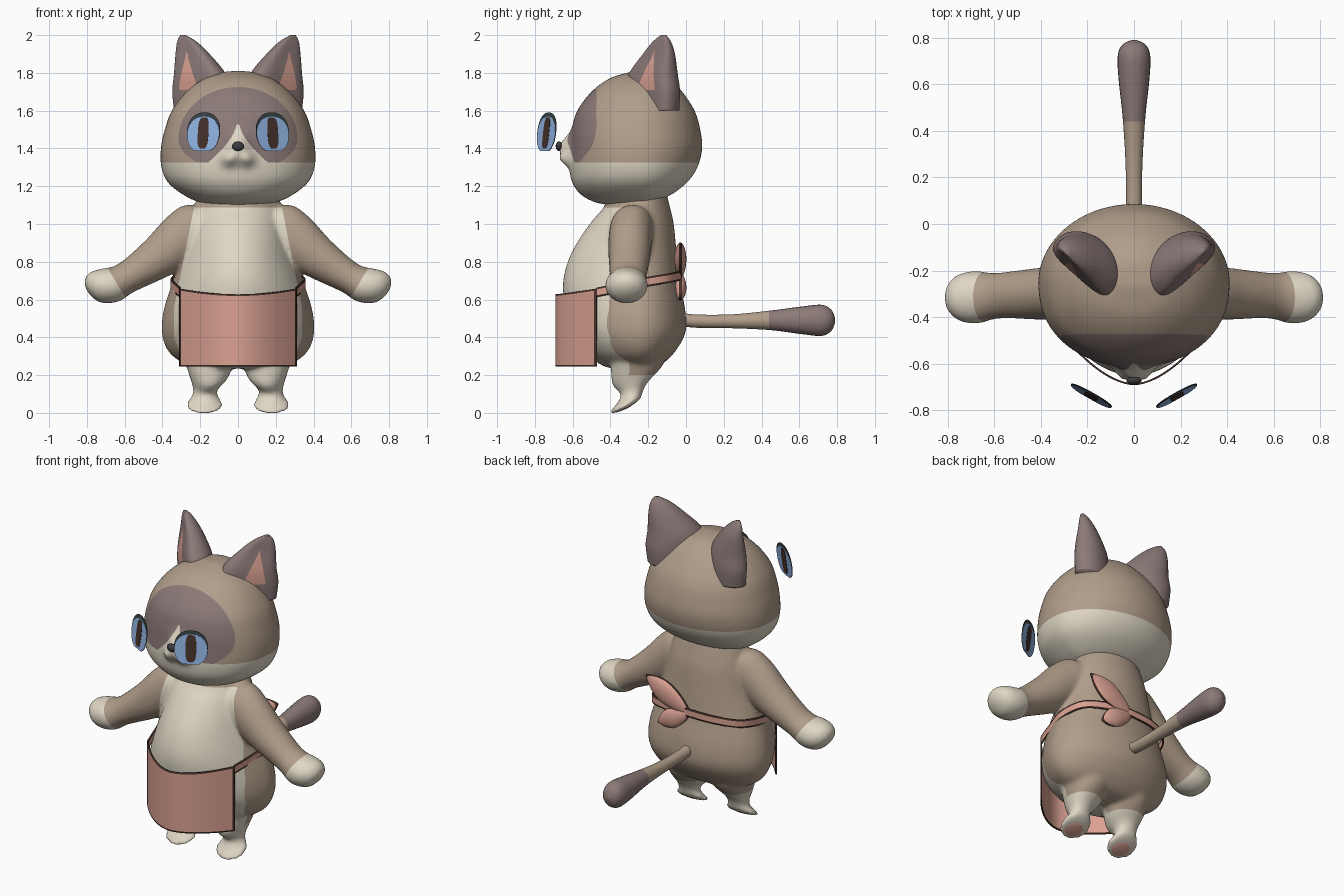
import bpy, bmesh, math
from mathutils import Vector, Matrix

if "Cube" in bpy.data.objects:
    bpy.data.objects.remove(bpy.data.objects["Cube"])

PALETTE = {
    "fur_brown": (.44, .342, .257), "fur_cream": (.74, .68, .56),
    "fur_mauve": (.26, .195, .188), "cloth_pink": (.71, .36, .29),
    "trim_brown": (.06, .03, .022), "iris_blue": (.28, .45, .76),
    "lash_slate": (.04, .055, .06), "nose_charcoal": (.045, .045, .05),
}
MATS = {}
for label, rgb in PALETTE.items():
    m = bpy.data.materials.new(label)
    m.use_nodes = True
    m.diffuse_color = (*rgb, 1)
    m.node_tree.nodes["Principled BSDF"].inputs["Base Color"].default_value = (*rgb, 1)
    MATS[label] = m

X, Y, Z = Vector((1, 0, 0)), Vector((0, 1, 0)), Vector((0, 0, 1))


def cut(bm, field):
    """Cut edges into the surface along the curve where field is zero."""
    value = {v: field(v.co) for v in bm.verts}
    fresh = []
    for e in bm.edges[:]:
        a, b = e.verts
        if value[a] * value[b] < 0:
            fresh.append(bmesh.utils.edge_split(e, a, value[a] / (value[a] - value[b]))[1])
    if fresh:
        bmesh.ops.connect_verts(bm, verts=fresh)


def finish(name, bm, base, layers=(), smooth=True):
    """Make an object; each (colour, field) layer paints where field < 0, first wins."""
    for _, field in layers:
        cut(bm, field)
    bmesh.ops.recalc_face_normals(bm, faces=bm.faces[:])
    me = bpy.data.meshes.new(name)
    used = list(dict.fromkeys([base] + [c for c, _ in layers]))
    for c in used:
        me.materials.append(MATS[c])
    for f in bm.faces:
        p = f.calc_center_median()
        f.material_index = used.index(next((c for c, field in layers if field(p) < 0), base))
        f.smooth = smooth
    bm.to_mesh(me)
    bm.free()
    ob = bpy.data.objects.new(name, me)
    bpy.context.collection.objects.link(ob)
    return ob


def spline(keys, steps):
    """Catmull-Rom interpolation through rows of numbers."""
    rows = []
    for i in range(len(keys) - 1):
        a, b, c, d = (keys[min(max(i + k, 0), len(keys) - 1)] for k in (-1, 0, 1, 2))
        for j in range(steps):
            t = j / steps
            rows.append([q + .5 * t * (r - p + t * (2*p - 5*q + 4*r - s + t * (3*(q - r) + s - p)))
                         for p, q, r, s in zip(a, b, c, d)])
    return rows + [list(keys[-1])]


def loft(bm, keys, u, v, seg=48, steps=8, warp=None, shift=None, side=1):
    """Skin rings of (x, y, z, u radius, v radius [, v radius on the far side])."""
    rings = []
    for x, y, z, ru, rf, *rb in spline(keys, steps):
        ring = []
        for i in range(seg):
            a = 2 * math.pi * i / seg
            c, s = math.cos(a), math.sin(a)
            rv = rb[0] if rb and s > 0 else rf
            s = warp(s) if warp else s
            p = Vector((x, y, z)) + u * max(ru, .001) * c + v * max(rv, .001) * s
            if shift:
                p = shift(p)
            ring.append(bm.verts.new((p.x * side, p.y, p.z)))
        rings.append(ring)
    for lo, hi in zip(rings, rings[1:]):
        for i in range(seg):
            k = (i + 1) % seg
            bm.faces.new((lo[i], lo[k], hi[k], hi[i]))
    bm.faces.new(rings[0])
    bm.faces.new(rings[-1])
    return bm


def fuse(bm, voxel, rounds):
    """Weld overlapping volumes into one softened skin."""
    ob = finish("blend_helper", bm, "fur_brown")
    mod = ob.modifiers.new("weld", "REMESH")
    mod.mode, mod.voxel_size = "VOXEL", voxel
    mod = ob.modifiers.new("soften", "SMOOTH")
    mod.factor, mod.iterations = .5, rounds
    skin = bmesh.new()
    skin.from_object(ob, bpy.context.evaluated_depsgraph_get())
    me = ob.data
    bpy.data.objects.remove(ob)
    bpy.data.meshes.remove(me)
    return skin


def ellipsoid(name, loc, radii, colour, tilt=0):
    bm = bmesh.new()
    mat = Matrix.Translation(loc) @ Matrix.Rotation(tilt, 4, "X") @ Matrix.Diagonal((*radii, 1))
    bmesh.ops.create_uvsphere(bm, u_segments=24, v_segments=14, radius=1, matrix=mat)
    finish(name, bm, colour)


def standing_rings(rows, yc):
    """Rows of (z, half width, front y, back y) to loft keys."""
    return [(0, yc, z, w, yc - f, b - yc) for z, w, f, b in rows]


def front_power(power):
    """Fuller (<1) or more pointed (>1) front half of a ring."""
    return lambda s: s if s > 0 else -abs(s) ** power


# Head with painted mask, blaze and cream jaw
def blaze(p):
    width = .008 + 1.9 * max(0, 1.53 - p.z) ** 1.6
    return max(p.y + .45, p.z - 1.53, abs(p.x) - width)


def mask(p):
    height = .275 if p.z > 1.45 else .17
    return max(p.y + .3, (p.x / .315) ** 2 + ((p.z - 1.45) / height) ** 2 - 1)


def push_muzzle(p):
    if p.y < -.4:
        p.y -= .058 * math.exp(-(p.x / .055) ** 2 - ((p.z - 1.41) / .06) ** 2)
        for cx in (-.047, .047):
            p.y -= .045 * math.exp(-((p.x - cx) / .04) ** 2 - ((p.z - 1.345) / .04) ** 2)
    return p


head = loft(bmesh.new(), standing_rings([
    (1.10, .08, -.4, -.24), (1.115, .2, -.48, -.17), (1.155, .29, -.555, -.08),
    (1.22, .37, -.602, .005), (1.3, .405, -.616, .06), (1.4, .408, -.61, .085),
    (1.5, .387, -.603, .075), (1.6, .35, -.575, .045), (1.7, .273, -.5, -.02),
    (1.77, .178, -.405, -.09), (1.803, .08, -.3, -.16), (1.81, .005, -.255, -.245)], -.25),
    X, Y, seg=144, steps=10, warp=front_power(.87), shift=push_muzzle)
finish("head", head, "fur_brown", [("fur_cream", lambda p: p.z - 1.326),
                                   ("fur_cream", blaze), ("fur_mauve", mask)])
ellipsoid("nose", (0, -.672, 1.412), (.032, .018, .025), "nose_charcoal")

# Body, arms and legs fused into one skin
body = loft(bmesh.new(), standing_rings([
    (.235, .1, -.38, -.2), (.245, .22, -.43, -.15), (.275, .31, -.48, -.105),
    (.335, .375, -.55, -.05), (.43, .404, -.615, -.002), (.55, .392, -.64, -.005),
    (.7, .345, -.65, -.035), (.85, .295, -.605, -.05), (1, .26, -.51, -.065),
    (1.09, .235, -.435, -.085), (1.17, .2, -.41, -.105)], -.245),
    X, Y, seg=96, warp=front_power(1.27))
for side in (1, -1):
    loft(body, [(.1, -.28, 1, .1, .1), (.2, -.285, .98, .115, .145), (.3, -.295, .92, .115, .14),
                (.42, -.3, .825, .11, .115), (.54, -.305, .745, .1, .092),
                (.61, -.31, .705, .1, .086), (.67, -.315, .68, .112, .1),
                (.73, -.315, .662, .106, .098), (.775, -.315, .645, .074, .07),
                (.795, -.315, .64, .02, .02)],
         Y, Vector((.55, 0, .83)), side=side)
    loft(body, [(.16, -.25, .33, .14, .16), (.152, -.252, .21, .108, .15),
                (.172, -.275, .13, .066, .078), (.175, -.295, .085, .07, .072),
                (.177, -.312, .055, .093, .083), (.178, -.325, .035, .097, .084),
                (.178, -.335, .019, .075, .06)],
         X, Vector((0, .92, .39)), side=side)


def cream_body(p):
    x, z = abs(p.x), p.z
    w = .34 - .2 * max(0, z - .55) - .4 * max(0, .4 - z)
    bib = max(x - w, p.y + .3, z - 1.087)
    return min(bib, z - .2, .65 - x + .6 * (z - .7))


finish("body", fuse(body, .012, 9), "fur_brown", [("fur_cream", cream_body)])

# Tail
tail = loft(bmesh.new(), [
    (0, -.05, .5, .035, .035), (0, .05, .486, .034, .035), (0, .25, .485, .036, .037),
    (0, .45, .49, .048, .052), (0, .62, .49, .066, .074), (0, .72, .49, .07, .082),
    (0, .77, .49, .05, .055), (0, .79, .49, .01, .01)], X, Z, seg=24)
finish("tail", tail, "fur_brown", [("fur_mauve", lambda p: .44 - p.y)])


def plate(name, centre, u, up, rx, rz, power, floor, thick, colour, side):
    """Thin rounded plate with an optionally flattened bottom."""
    bm = bmesh.new()
    n = u.cross(up).normalized() * thick / 2
    rims = []
    for sgn in (-1, 1):
        ring = []
        for i in range(40):
            a = 2 * math.pi * i / 40
            c, s = math.cos(a), math.sin(a)
            px = math.copysign(abs(c) ** power, c) * rx
            pz = max(math.copysign(abs(s) ** power, s) * rz, floor)
            p = centre + u * px + up * pz + n * sgn
            ring.append(bm.verts.new((p.x * side, p.y, p.z)))
        rims.append(ring)
        bm.faces.new(ring)
    for i in range(40):
        k = (i + 1) % 40
        bm.faces.new((rims[0][i], rims[0][k], rims[1][k], rims[1][i]))
    finish(name, bm, colour, smooth=False)


# Ears with a pink triangle, foot pads and floating eyes
EAR_WIDE, EAR_BACK = Vector((.75, .66, 0)), Vector((-.66, .75, 0))


def inner_ear(p):
    q = Vector((abs(p.x) - .22, p.y + .17, 0))
    middle = .004 + .19 * (p.z - 1.72)
    return max(q.dot(EAR_BACK) + .008, 1.71 - p.z,
               abs(q.dot(EAR_WIDE) - middle) - .068 * (1.91 - p.z) / .19)


for side, tag in ((1, "left"), (-1, "right")):
    ear = loft(bmesh.new(), [
        (.21, -.17, 1.6, .15, .12), (.208, -.175, 1.7, .165, .125), (.205, -.18, 1.79, .16, .116),
        (.243, -.147, 1.9, .105, .074), (.272, -.13, 1.965, .06, .042), (.292, -.12, 2, .016, .015)],
        EAR_WIDE, EAR_BACK, seg=64, side=side, warp=lambda s: s if s > 0 else s * (1 + .5 * s))
    finish(tag + "_ear", ear, "fur_mauve", [("cloth_pink", inner_ear)])
    ellipsoid(tag + "_sole_pad", (.178 * side, -.333, .024), (.062, .054, .009), "cloth_pink", .4)
    u, up = Vector((.872, .49, 0)), Vector((-.06, .11, .99))
    eye = Vector((.183, -.738, 1.481))
    plate(tag + "_eye_lash", eye + up * .005, u, up, .1, .106, .9, -.06, .003, "lash_slate", side)
    plate(tag + "_iris", eye - up * .008, u, up, .096, .096, .9, -.088, .005, "iris_blue", side)
    plate(tag + "_pupil", eye, u, up, .032, .083, .65, -1, .008, "trim_brown", side)


def cloth(name, columns, trimmed_ends):
    """Vertical band along (x, y, low z, high z) columns, with dark hems."""
    bm = bmesh.new()
    hem, grid, trims = .009, [], []
    for x, y, lo, hi in columns:
        grid.append([bm.verts.new((x, y, z)) for z in (lo, lo + hem, hi - hem, hi)])
    last = len(grid) - 2
    for i, (a, b) in enumerate(zip(grid, grid[1:])):
        for j in range(3):
            bm.faces.new((a[j], b[j], b[j + 1], a[j + 1]))
            trims.append(j != 1 or (trimmed_ends and i in (0, last)))
    ob = finish(name, bm, "cloth_pink")
    ob.data.materials.append(MATS["trim_brown"])
    for poly, trim in zip(ob.data.polygons, trims):
        poly.material_index = int(trim)
    mod = ob.modifiers.new("thickness", "SOLIDIFY")
    mod.thickness, mod.offset = .008, 0


# Apron and waistband
half = .308
xs = [-half] + [-.298 + .596 * i / 28 for i in range(29)] + [half]
cloth("apron", [(x, -.688 + .215 * abs(x / half) ** 1.75, .245, .628 + .03 * (x / half) ** 2)
                for x in xs], True)
band = spline([(.305, -.474, .638), (.328, -.38, .657), (.352, -.24, .688), (.305, -.1, .712),
               (.16, -.034, .726), (0, -.02, .732)], 8)
band += [(-x, y, z) for x, y, z in band[-2::-1]]
cloth("waistband", [(x, y, z - .025, z + .025) for x, y, z in band], False)

# Bow loops with dark rims
for name, tip, r in (("bow_upper_loop", (.305, -.03, .89), .072), ("bow_lower_loop", (.22, -.03, .61), .06)):
    start, end = Vector((0, -.03, .725)), Vector(tip)
    along = (end - start).normalized()
    shape = [(0, .25), (.25, .75), (.55, 1), (.8, .7), (1, .08)]
    leaf = loft(bmesh.new(), [(*start.lerp(end, t), r * k, .032 * k) for t, k in shape],
                Y.cross(along).normalized(), Y, seg=36, steps=5)
    finish(name, leaf, "cloth_pink", [("trim_brown", lambda p: abs(p.y + .03) - .008)])
